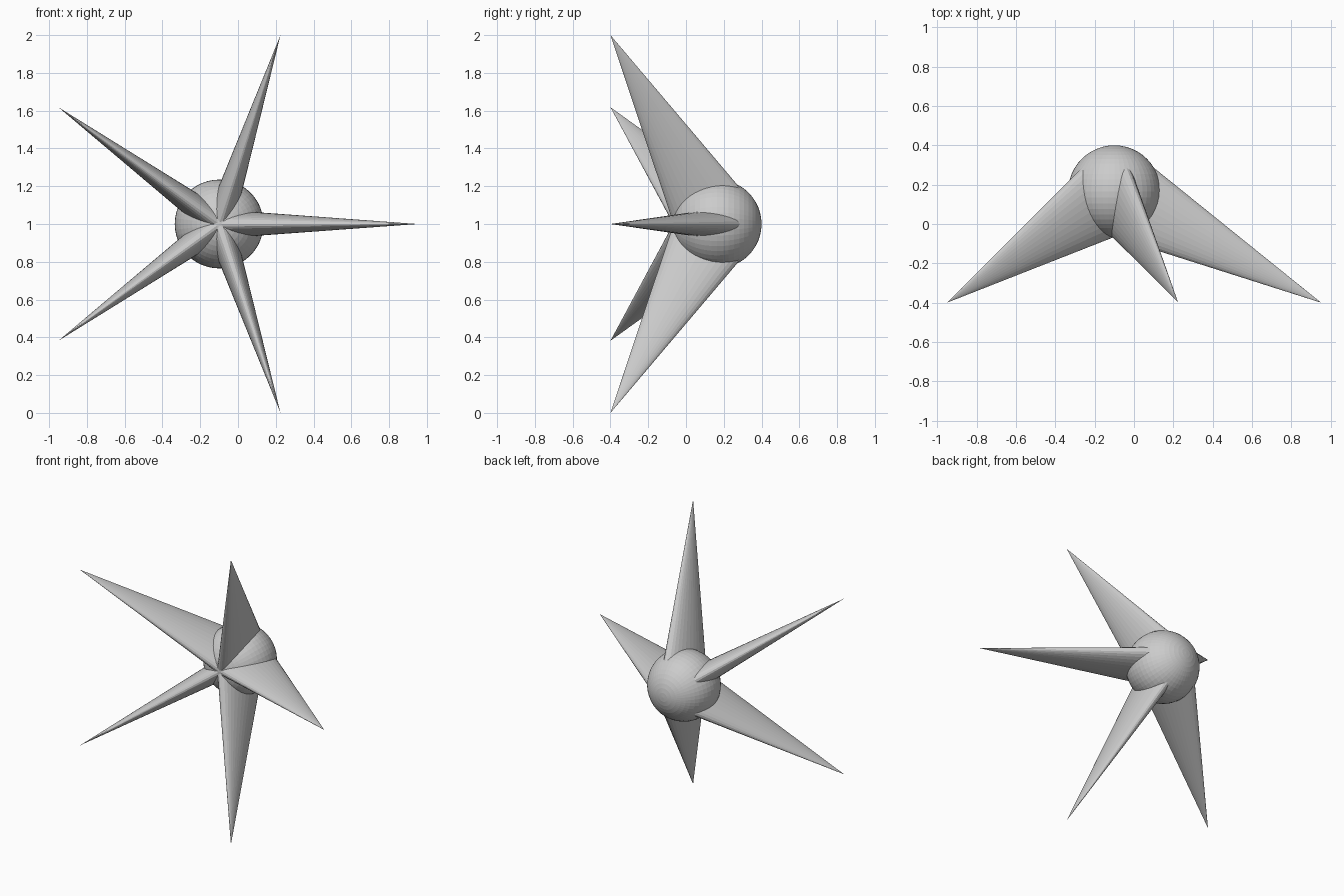
import bpy, bmesh
from math import radians, cos, sin
from mathutils import Matrix, Vector

if "Cube" in bpy.data.objects:
    bpy.data.objects.remove(bpy.data.objects["Cube"])

CENTRE = Vector((-0.1, 0.165, 1.0))   # middle of the ball
BALL_R = 0.235
TIP_R, TIP_Y = 1.0515, -0.4           # reach of the spike tips around the y axis


def make_object(name, bm):
    mesh = bpy.data.meshes.new(name)
    bm.to_mesh(mesh)
    bm.free()
    obj = bpy.data.objects.new(name, mesh)
    bpy.context.collection.objects.link(obj)
    return obj


def spike(angle, index):
    # flattened cone from the ball centre to a forward-swept tip
    radial = Vector((cos(angle), 0, sin(angle)))
    tip = Vector((CENTRE.x, TIP_Y, CENTRE.z)) + radial * TIP_R
    axis = tip - CENTRE
    length = axis.length
    axis.normalize()
    thin = Vector((0, 1, 0)).cross(radial).normalized()
    wide = thin.cross(axis).normalized()
    thin = wide.cross(axis)
    if wide.cross(thin).dot(axis) < 0:
        thin = -thin
    rot = Matrix((wide, thin, axis)).transposed().to_4x4()
    bm = bmesh.new()
    bmesh.ops.create_cone(
        bm, cap_ends=True, segments=32, radius1=1, radius2=0, depth=length,
        matrix=Matrix.Translation((CENTRE + tip) / 2) @ rot
        @ Matrix.Diagonal((0.224, 0.077, 1, 1)))
    bmesh.ops.remove_doubles(bm, verts=bm.verts, dist=1e-5)
    bmesh.ops.recalc_face_normals(bm, faces=bm.faces)
    return make_object(f"spike_{index}", bm)


# Ball, with its poles along y
bm = bmesh.new()
bmesh.ops.create_uvsphere(
    bm, u_segments=48, v_segments=24, radius=BALL_R,
    matrix=Matrix.Translation(CENTRE) @ Matrix.Rotation(radians(90), 4, 'X'))
body = make_object("spiked_ball", bm)

# Five spikes fused into the ball
bpy.context.view_layer.objects.active = body
for i in range(5):
    part = spike(radians(72 * i), i)
    mod = body.modifiers.new("fuse", 'BOOLEAN')
    mod.operation = 'UNION'
    mod.solver = 'EXACT'
    mod.object = part
    bpy.ops.object.modifier_apply(modifier=mod.name)
    bpy.data.objects.remove(part)
